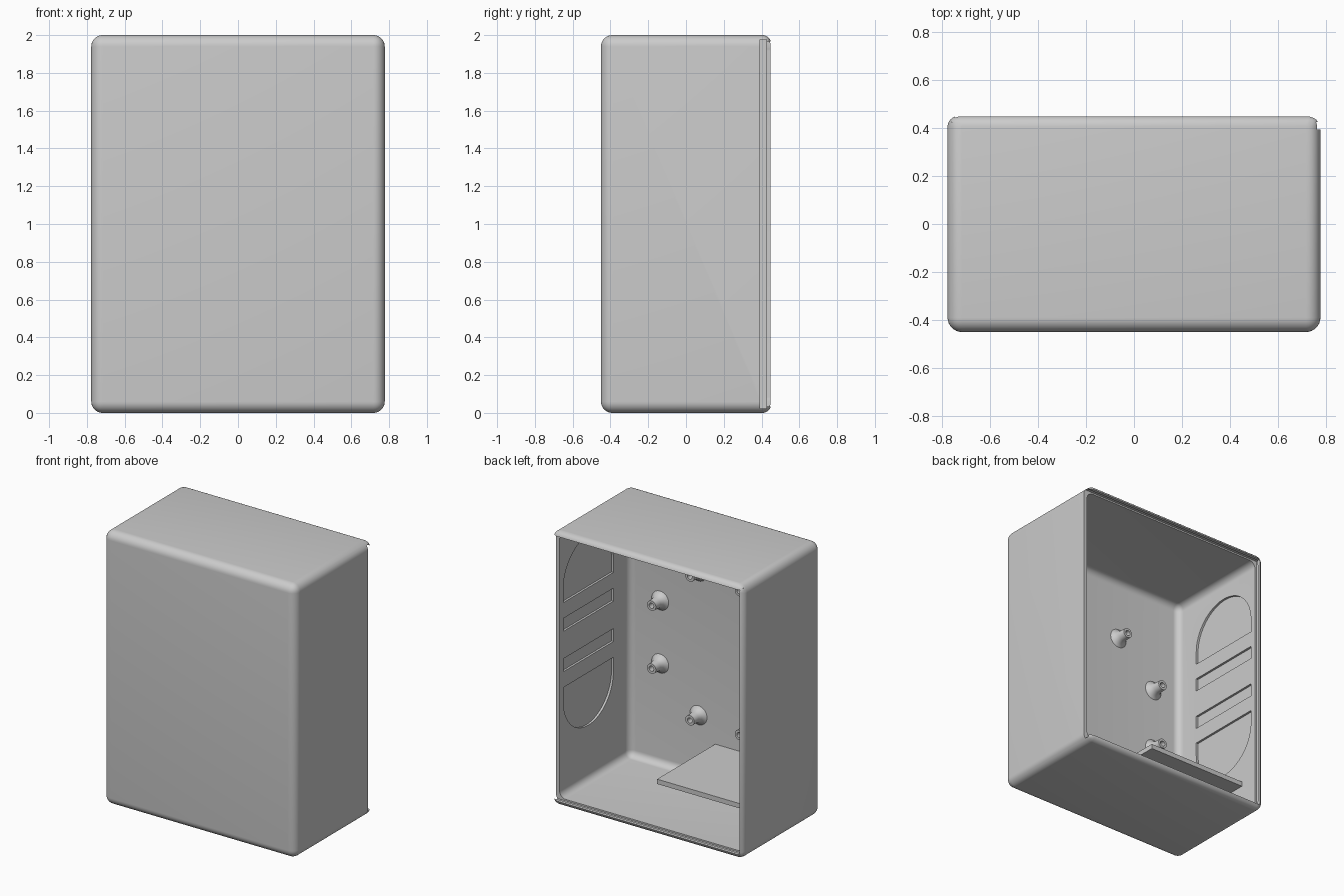
import bpy, bmesh, math
from mathutils import Matrix

if "Cube" in bpy.data.objects:
    bpy.data.objects.remove(bpy.data.objects["Cube"], do_unlink=True)

grey = bpy.data.materials.new("plain grey")
grey.use_nodes = True
COLOUR = (0.6, 0.6, 0.6, 1)
grey.diffuse_color = COLOUR
grey.node_tree.nodes["Principled BSDF"].inputs["Base Color"].default_value = COLOUR

WALL_X, WALL_Z, FRONT = 0.747, 0.033, -0.415   # inner faces of the walls


def make(name, bm):
    bmesh.ops.recalc_face_normals(bm, faces=bm.faces)
    mesh = bpy.data.meshes.new(name)
    bm.to_mesh(mesh)
    bm.free()
    ob = bpy.data.objects.new(name, mesh)
    bpy.context.collection.objects.link(ob)
    mesh.materials.append(grey)
    return ob


def box(name, x, y, z, front_r=0, other_r=0):
    """Box from ranges; front edges and the remaining edges get their own rounding."""
    bm = bmesh.new()
    bmesh.ops.create_cube(bm, size=1)
    for v in bm.verts:
        v.co = [r[0] if c < 0 else r[1] for c, r in zip(v.co, (x, y, z))]
    if front_r:
        weight = bm.edges.layers.float.new("bevel_weight_edge")
        for e in bm.edges:
            back = all(v.co.y > y[0] + 0.01 for v in e.verts)
            e[weight] = other_r / front_r if back else 1
            if other_r and any(v.co.y < 0 for v in e.verts):
                e[weight] = 1
    ob = make(name, bm)
    if front_r:
        mod = ob.modifiers.new("round", "BEVEL")
        mod.limit_method = "WEIGHT"
        mod.width = front_r
        mod.segments = 8
        apply(ob, mod)
    return ob


def apply(ob, mod):
    bpy.ops.object.select_all(action="DESELECT")
    bpy.context.view_layer.objects.active = ob
    ob.select_set(True)
    bpy.ops.object.modifier_apply(modifier=mod.name)


def cut(ob, cutter):
    mod = ob.modifiers.new("cut", "BOOLEAN")
    mod.operation = "DIFFERENCE"
    mod.solver = "EXACT"
    mod.object = cutter
    apply(ob, mod)
    bpy.data.objects.remove(cutter, do_unlink=True)


def smooth(ob):
    bpy.ops.object.select_all(action="DESELECT")
    bpy.context.view_layer.objects.active = ob
    ob.select_set(True)
    bpy.ops.object.shade_smooth_by_angle(angle=math.radians(35))


# Rounded shell, hollow and open at the back
case = box("case", (-0.777, 0.777), (-0.45, 0.45), (0, 2), 0.06, 0.045)
cut(case, box("cavity", (-WALL_X, WALL_X), (FRONT, 0.6), (WALL_Z, 2 - WALL_Z), 0.05))

# Groove for a sliding back cover, entered from the left side
cut(case, box("cover_groove", (-0.76, 1), (0.393, 0.425), (0.022, 1.978)))
cut(case, box("cover_entry", (-WALL_X + 0.002, 1), (0.41, 0.6), (WALL_Z, 2 - WALL_Z)))


# Shallow pockets inside both side walls: two half-rounds and two slots
POCKET_Y, POCKET_Z, POCKET_R = 0.06, 1.13, 0.29


def half_round(side, up):
    bm = bmesh.new()
    a, b = side * 0.6, side * 0.763
    arc = [(POCKET_R * math.cos(t), 0.405 + POCKET_R * math.sin(t))
           for t in (math.pi * i / 32 for i in range(33))]
    outline = [(POCKET_R, 0.31)] + arc + [(-POCKET_R, 0.31)]
    face = bm.faces.new([bm.verts.new((a, POCKET_Y + y, POCKET_Z + up * z))
                         for y, z in outline])
    new = bmesh.ops.extrude_face_region(bm, geom=[face])["geom"]
    for v in new:
        if isinstance(v, bmesh.types.BMVert):
            v.co.x = b
    return make("half_round", bm)


for side in (-1, 1):
    for up in (-1, 1):
        cut(case, half_round(side, up))
        cut(case, box("slot", sorted((side * 0.6, side * 0.763)),
                      (POCKET_Y - POCKET_R, POCKET_Y + POCKET_R),
                      sorted((POCKET_Z + up * 0.1, POCKET_Z + up * 0.195))))
smooth(case)

# Shelf standing out from the front wall
box("shelf", (-0.755, 0.055), (FRONT - 0.01, 0.255), (0.265, 0.3))


# Flared mounting posts with screw holes
PROFILE = [(0.075, -0.004), (0.058, 0.008), (0.045, 0.025), (0.038, 0.05),
           (0.036, 0.1), (0.019, 0.1), (0.019, 0.03), (0, 0.03)]


def post(name, x, z):
    bm = bmesh.new()
    verts = [bm.verts.new((r, h, 0)) for r, h in PROFILE]
    edges = [bm.edges.new(p) for p in zip(verts, verts[1:])]
    bmesh.ops.spin(bm, geom=verts + edges, cent=(0, 0, 0), axis=(0, 1, 0),
                   angle=math.tau, steps=32)
    bmesh.ops.remove_doubles(bm, verts=bm.verts, dist=0.0005)
    bmesh.ops.transform(bm, matrix=Matrix.Translation((x, FRONT, z)), verts=bm.verts)
    smooth(make(name, bm))


for side, side_name in ((-1, "right"), (1, "left")):
    for up, up_name in ((-1, "lower"), (1, "upper")):
        post(f"{up_name}_{side_name}_outer_post", side * 0.51 - 0.01, 1 + up * 0.23)
        post(f"{up_name}_{side_name}_inner_post", side * 0.2 - 0.01, 1 + up * 0.525)
